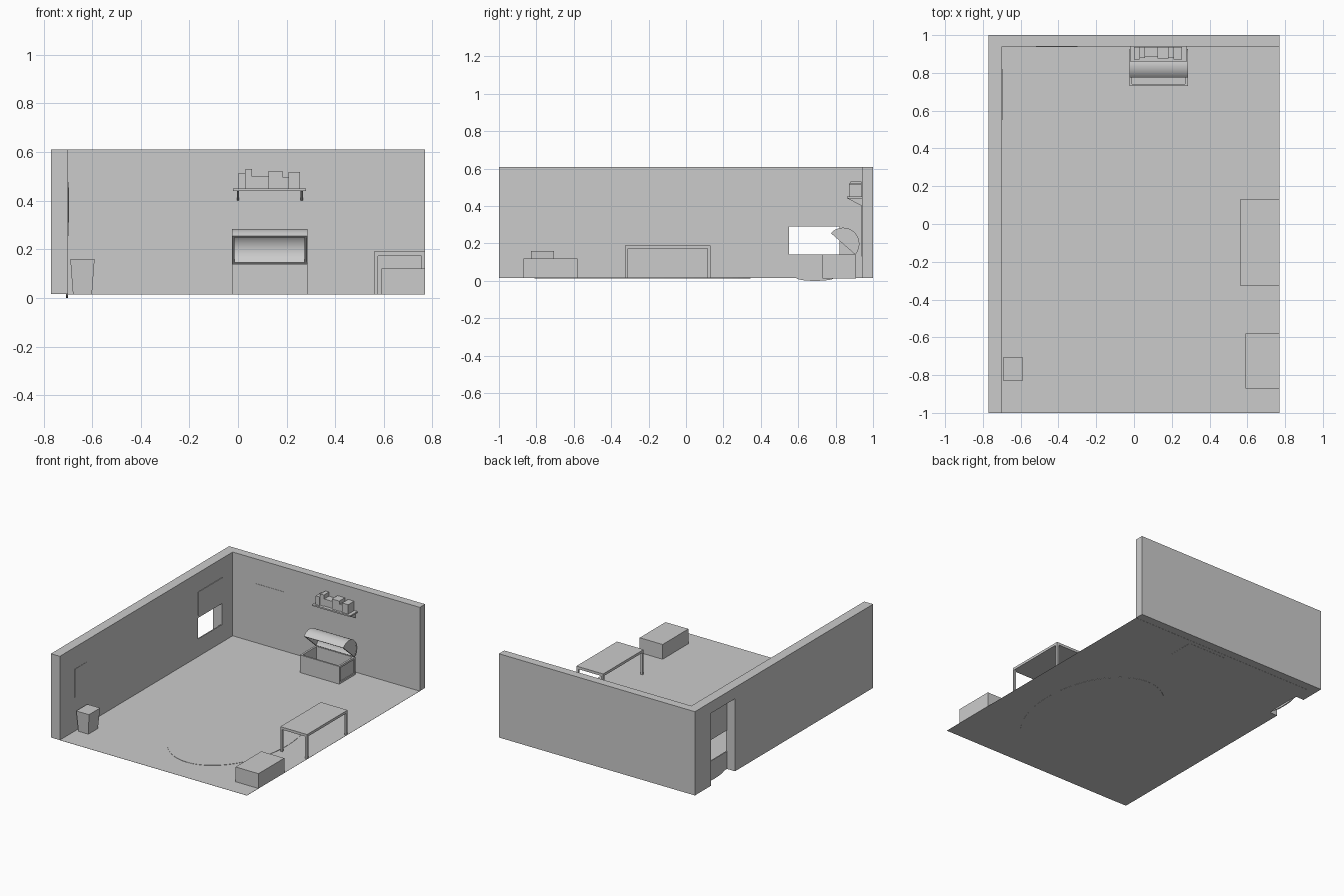
import bpy, bmesh, math
from mathutils import Vector

if "Cube" in bpy.data.objects:
    bpy.data.objects.remove(bpy.data.objects["Cube"])


def prism(name, pts, axis, a, b):
    """Extrude a 2D outline along an axis; x uses (y,z), y uses (x,z), z uses (x,y)."""
    def place(p, t):
        return Vector({'x': (t, p[0], p[1]), 'y': (p[0], t, p[1]), 'z': (p[0], p[1], t)}[axis])
    bm = bmesh.new()
    lo = [bm.verts.new(place(p, a)) for p in pts]
    hi = [bm.verts.new(place(p, b)) for p in pts]
    bm.faces.new(lo)
    bm.faces.new(hi)
    n = len(pts)
    for i in range(n):
        j = (i + 1) % n
        bm.faces.new((lo[i], lo[j], hi[j], hi[i]))
    bmesh.ops.recalc_face_normals(bm, faces=bm.faces)
    me = bpy.data.meshes.new(name)
    bm.to_mesh(me)
    bm.free()
    ob = bpy.data.objects.new(name, me)
    bpy.context.collection.objects.link(ob)
    return ob


def box(name, x0, x1, y0, y1, z0, z1):
    return prism(name, [(x0, y0), (x1, y0), (x1, y1), (x0, y1)], 'z', z0, z1)


def arc(cx, cy, rx, ry, a0, a1, n):
    steps = [math.radians(a0 + (a1 - a0) * i / n) for i in range(n + 1)]
    return [(cx + rx * math.cos(t), cy + ry * math.sin(t)) for t in steps]


def smooth(ob):
    bpy.ops.object.select_all(action='DESELECT')
    ob.select_set(True)
    bpy.context.view_layer.objects.active = ob
    bpy.ops.object.shade_smooth_by_angle(angle=math.radians(30))


G = 0.015     # floor level

# Floor, back wall and left wall with a doorway
box("floor", -0.70, 0.77, -1, 0.94, G - 0.001, G)
box("back_wall", -0.77, 0.77, 0.94, 1, G, 0.61)
prism("left_wall", [(-1, G), (0.55, G), (0.55, 0.53), (0.82, 0.53), (0.82, G),
                    (0.94, G), (0.94, 0.61), (-1, 0.61)], 'x', -0.77, -0.70)

# Doorway panels: lower one has a curved bottom edge, a gap is left between them
prism("door_lower_panel", [(0.82, 0.14), (0.55, 0.14), (0.55, G)]
      + arc(0.69, G, 0.10, 0.015, 180, 360, 12) + [(0.82, G)], 'x', -0.708, -0.70)
box("door_upper_panel", -0.708, -0.70, 0.55, 0.82, 0.29, 0.53)
box("door_shutter", -0.70, -0.696, 0.55, 0.82, 0.31, 0.475)

# Flat pictures on the walls
box("back_poster", -0.52, -0.30, 0.938, 0.94, 0.13, 0.435)
box("left_poster", -0.70, -0.698, -0.835, -0.695, 0.255, 0.455)

# Oval rug
rug = prism("rug", arc(0.163, -0.232, 0.385, 0.577, 0, 354.375, 63), 'z', G - 0.002, G + 0.002)

# Tapered waste bin
bin_ob = box("waste_bin", -0.69, -0.59, -0.83, -0.705, G, 0.16)
for v in bin_ob.data.vertices:
    if v.co.z < 0.1:
        v.co.x = -0.64 + (v.co.x + 0.64) * 0.78
        v.co.y = -0.7675 + (v.co.y + 0.7675) * 0.85

# Table
box("table_top", 0.56, 0.77, -0.325, 0.13, 0.172, 0.19)
for i, x in enumerate((0.56, 0.755)):
    for j, y in enumerate((-0.325, 0.115)):
        box(f"table_leg_{i}{j}", x, x + 0.015, y, y + 0.015, G, 0.172)

# Low block
box("low_block", 0.59, 0.77, -0.87, -0.58, G, 0.12)

# Chest base: open box with raised frame around each end
X0, X1, Y0, Y1, W = -0.025, 0.285, 0.73, 0.91, 0.012
box("chest_bottom", X0 + W, X1 - W, Y0 + W, Y1 - W, G - 0.002, G + 0.012)
box("chest_front", X0, X1, Y0, Y0 + W, G - 0.002, 0.14)
box("chest_back", X0, X1, Y1 - W, Y1, G - 0.002, 0.14)
for side, xa, s in (("left", X0, 1), ("right", X1, -1)):
    box(f"chest_{side}_end", *sorted((xa + s * 0.006, xa + s * 0.014)), Y0 + W, Y1 - W, G, 0.138)
    for part, z0, z1 in (("top", 0.126, 0.14), ("bottom", G - 0.002, 0.028)):
        box(f"chest_{side}_{part}_rail", *sorted((xa, xa + s * 0.014)), Y0 + W, Y1 - W, z0, z1)

# Chest lid: hollow half barrel, tipped open about its rear hinge
hinge, tip = (0.905, 0.14), (0.775, 0.255)
c = ((hinge[0] + tip[0]) / 2, (hinge[1] + tip[1]) / 2)
R = math.dist(hinge, tip) / 2
a0 = math.degrees(math.atan2(hinge[1] - tip[1], hinge[0] - tip[0]))
outer = arc(*c, R, R, a0, a0 + 180, 20)
inner = arc(*c, R - 0.009, R - 0.009, a0 + 180, a0, 20)
smooth(prism("chest_lid", outer + inner, 'x', X0, X1))
for side, xa in (("left", X0 + 0.001), ("right", X1 - 0.011)):
    prism(f"chest_lid_{side}_end", arc(*c, R - 0.004, R - 0.004, a0, a0 + 180, 20), 'x', xa, xa + 0.01)

# Wall shelf, brackets and a row of books
box("shelf", -0.02, 0.28, 0.86, 0.94, 0.44, 0.45)
for i, x in enumerate((-0.005, 0.257)):
    prism(f"shelf_bracket_{i}", [(0.865, 0.44), (0.94, 0.44), (0.94, 0.40)], 'x', x, x + 0.01)
books = [(0.0, 0.03, 0.512, 0.872), (0.03, 0.058, 0.53, 0.88), (0.058, 0.125, 0.50, 0.885),
         (0.125, 0.183, 0.522, 0.875), (0.183, 0.208, 0.498, 0.88), (0.208, 0.255, 0.517, 0.872)]
for i, (x0, x1, top, front) in enumerate(books):
    box(f"book_{i}", x0, x1, front, 0.938, 0.45, top)
